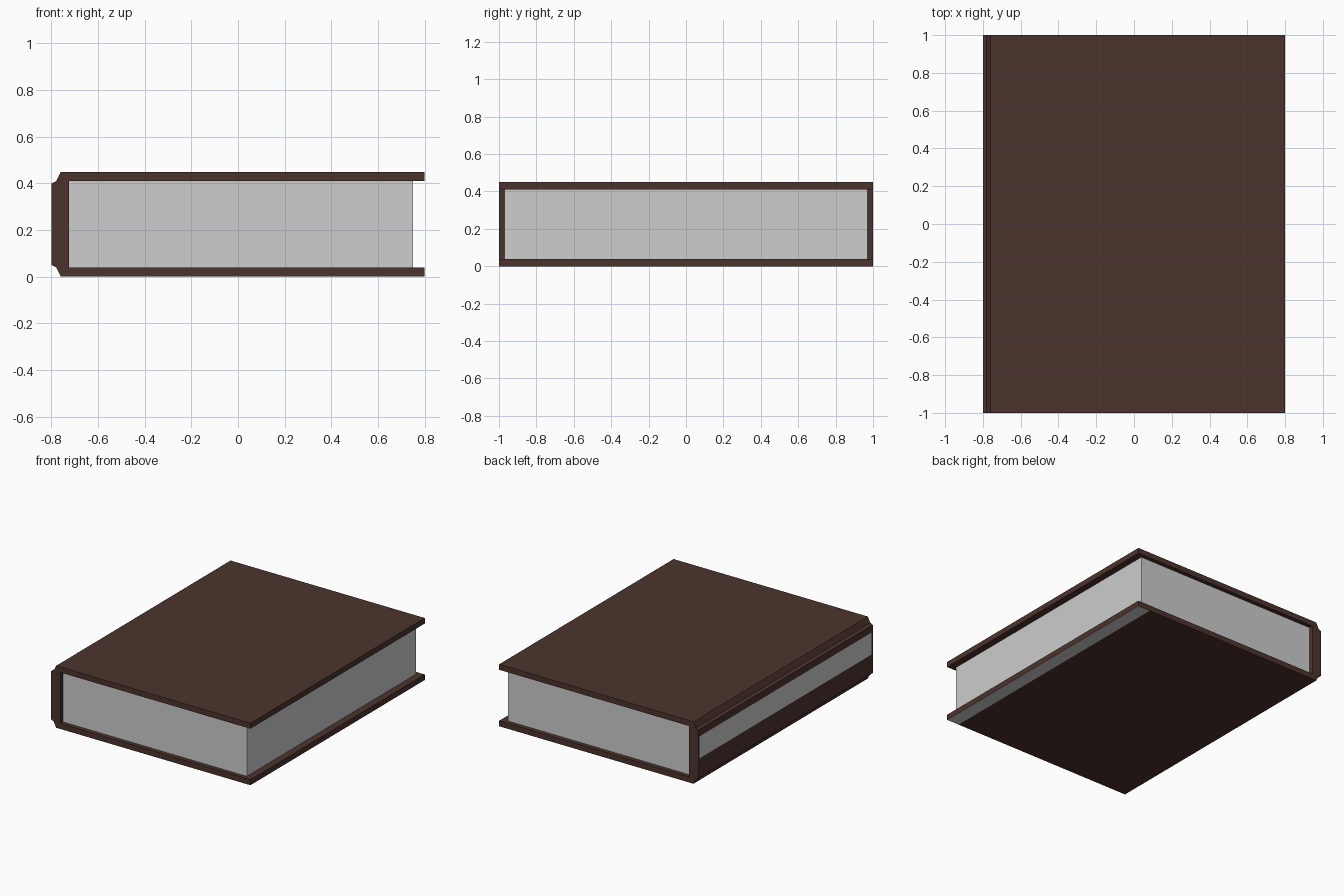
import bpy, bmesh
from mathutils import Vector

if "Cube" in bpy.data.objects:
    bpy.data.objects.remove(bpy.data.objects["Cube"])


def material(name, rgb):
    m = bpy.data.materials.new(name)
    m.diffuse_color = (*rgb, 1)
    m.use_nodes = True
    m.node_tree.nodes["Principled BSDF"].inputs["Base Color"].default_value = m.diffuse_color
    return m


brown = material("cover brown", (0.072, 0.034, 0.026))
grey = material("page grey", (0.61, 0.61, 0.61))


def cut(bm, co, no):
    bmesh.ops.bisect_plane(bm, geom=bm.verts[:] + bm.edges[:] + bm.faces[:],
                           plane_co=co, plane_no=no)


def finish(bm, name, mats):
    bmesh.ops.recalc_face_normals(bm, faces=bm.faces[:])
    me = bpy.data.meshes.new(name)
    bm.to_mesh(me)
    bm.free()
    for m in mats:
        me.materials.append(m)
    ob = bpy.data.objects.new(name, me)
    bpy.context.collection.objects.link(ob)
    return ob


# Cover: C-shaped profile with grooved spine corners, extruded along y
half = [(-0.80, 0.05), (-0.78, 0.04), (-0.76, 0.0), (0.80, 0.0), (0.80, 0.04), (-0.725, 0.04)]
profile = half + [(x, 0.45 - z) for x, z in reversed(half)]
bm = bmesh.new()
face = bm.faces.new([bm.verts.new((x, -1, z)) for x, z in profile])
new = bmesh.ops.extrude_face_region(bm, geom=[face])["geom"]
bmesh.ops.translate(bm, verts=[v for v in new if isinstance(v, bmesh.types.BMVert)], vec=(0, 2, 0))
bmesh.ops.recalc_face_normals(bm, faces=bm.faces[:])

# Cuts for the spine label and the pale strip under the fore edge
LOW, HIGH, SIDE, STRIP = 0.19, 0.35, 0.985, 0.70
for z in (LOW, HIGH):
    cut(bm, (0, 0, z), (0, 0, 1))
for y in (-SIDE, SIDE):
    cut(bm, (0, y, 0), (0, 1, 0))
cut(bm, (STRIP, 0, 0), (1, 0, 0))
bm.normal_update()
for f in bm.faces:
    c = f.calc_center_median()
    label = f.normal.x < -0.9 and c.x < -0.79 and LOW < c.z < HIGH and abs(c.y) < SIDE
    strip = f.normal.z < -0.9 and c.z < 0.01 and c.x > STRIP
    f.material_index = 1 if label or strip else 0
finish(bm, "book_cover", (brown, grey))

# Page block
bm = bmesh.new()
bmesh.ops.create_cube(bm, size=1)
bmesh.ops.scale(bm, vec=(1.475, 1.94, 0.37), verts=bm.verts[:])
bmesh.ops.translate(bm, vec=Vector((0.0125, 0, 0.225)), verts=bm.verts[:])
finish(bm, "page_block", (grey,))
